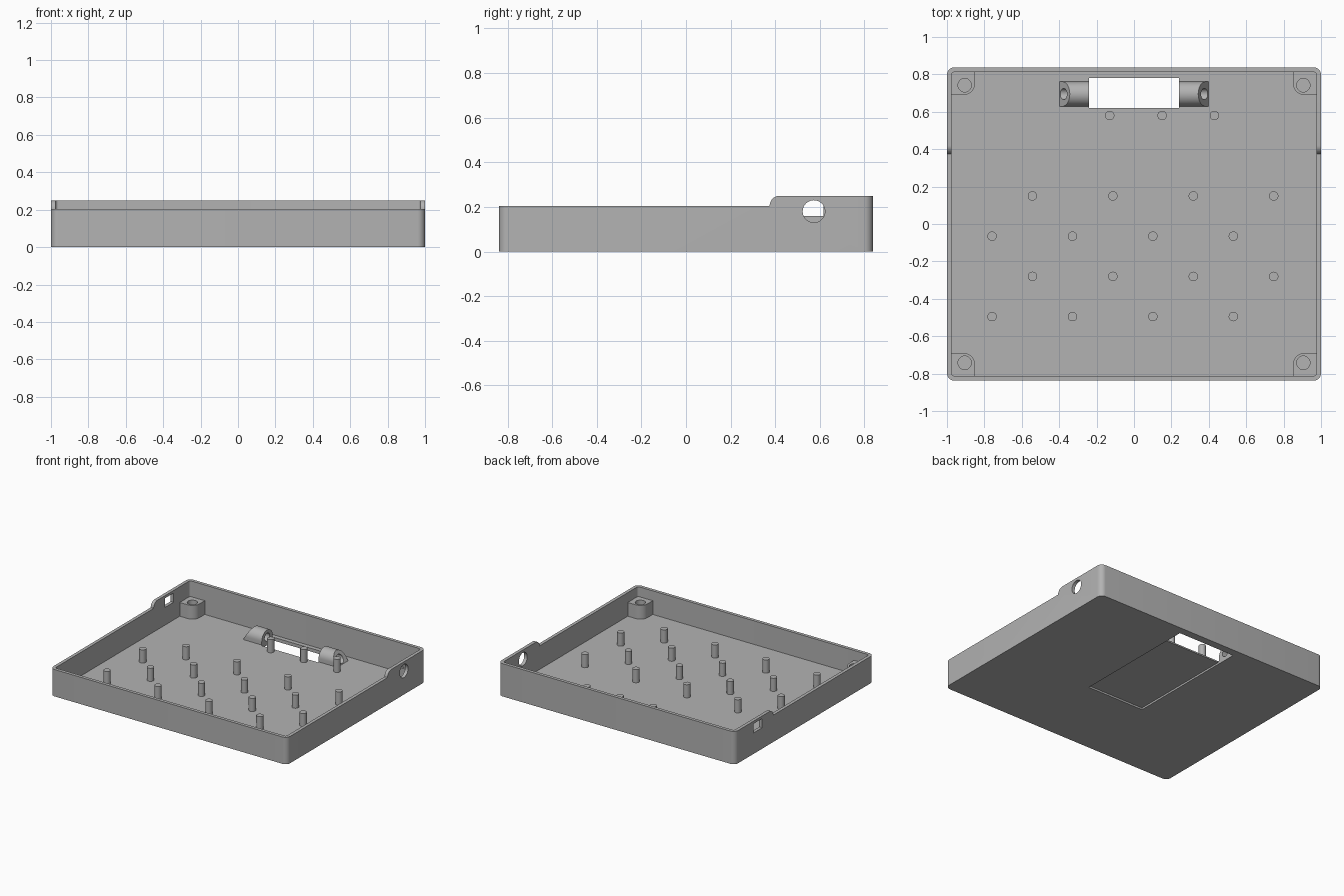
import bpy, bmesh, math
from mathutils import Vector

cube = bpy.data.objects.get("Cube")
if cube:
    bpy.data.objects.remove(cube, do_unlink=True)

grey = bpy.data.materials.new("plain grey")
grey.use_nodes = True
tone = (0.45, 0.45, 0.45, 1)
grey.diffuse_color = tone
grey.node_tree.nodes["Principled BSDF"].inputs["Base Color"].default_value = tone

W, D, H, LOW = 1.0, 0.838, 0.25, 0.205   # half width, half depth, back and front heights
WALL = 0.025


def extrude(name, points, direction):
    """Closed outline of 3D points swept along a direction."""
    bm = bmesh.new()
    face = bm.faces.new([bm.verts.new(p) for p in points])
    moved = bmesh.ops.extrude_face_region(bm, geom=[face])["geom"]
    bmesh.ops.translate(bm, vec=direction,
                        verts=[v for v in moved if isinstance(v, bmesh.types.BMVert)])
    bmesh.ops.recalc_face_normals(bm, faces=bm.faces[:])
    mesh = bpy.data.meshes.new(name)
    bm.to_mesh(mesh)
    bm.free()
    obj = bpy.data.objects.new(name, mesh)
    bpy.context.collection.objects.link(obj)
    mesh.materials.append(grey)
    return obj


def arc(cx, cy, r, start, end, n):
    return [(cx + r * math.cos(math.radians(start + (end - start) * i / n)),
             cy + r * math.sin(math.radians(start + (end - start) * i / n)))
            for i in range(n + 1)]


def slab(name, x0, x1, y0, y1, z0, z1, radii=(0, 0, 0, 0)):
    """Upright block; radii round the plan corners from +x+y, anticlockwise."""
    corners = [(x1, y1, -1, -1), (x0, y1, 1, -1), (x0, y0, 1, 1), (x1, y0, -1, 1)]
    pts = []
    for i, ((x, y, sx, sy), r) in enumerate(zip(corners, radii)):
        pts += arc(x + sx * r, y + sy * r, r, 90 * i, 90 * i + 90, 8) if r else [(x, y)]
    return extrude(name, [(x, y, z0) for x, y in pts], Vector((0, 0, z1 - z0)))


def rod_z(name, x, y, r, z0, z1, n=32):
    return extrude(name, [(a, b, z0) for a, b in arc(x, y, r, 0, 360, n)[:-1]],
                   Vector((0, 0, z1 - z0)))


def rod_x(name, x0, x1, y, z, r, n=40):
    return extrude(name, [(x0, a, b) for a, b in arc(y, z, r, 0, 360, n)[:-1]],
                   Vector((x1 - x0, 0, 0)))


def cut(obj, *cutters):
    for cutter in cutters:
        cutter.hide_render = True
        mod = obj.modifiers.new("cut", "BOOLEAN")
        mod.operation, mod.solver, mod.object = "DIFFERENCE", "EXACT", cutter
        bpy.context.view_layer.objects.active = obj
        bpy.ops.object.modifier_apply(modifier=mod.name)
        bpy.data.objects.remove(cutter, do_unlink=True)


def smooth(obj):
    bpy.ops.object.select_all(action="DESELECT")
    obj.select_set(True)
    bpy.context.view_layer.objects.active = obj
    bpy.ops.object.shade_smooth_by_angle(angle=math.radians(30))


# Open tray: rounded block, hollowed, with the front part of the rim lowered
tray = slab("tray", -W, W, -D, D, 0, H, (0.04,) * 4)
cavity = slab("cavity", -W + WALL, W - WALL, -D + WALL, D - WALL, WALL, 1, (0.016,) * 4)
step = [(-1, LOW)] + arc(0.42, LOW, H - LOW, 180, 90, 10) + [(0.42, 0.5), (-1, 0.5)]
rim_step = extrude("rim_step", [(-1.2, y, z) for y, z in step], Vector((2.4, 0, 0)))

# Cable openings in the side walls, shallow underside recess and lever slot
round_port = rod_x("round_port", 0.9, 1.1, 0.573, 0.18, 0.05)
square_port = slab("square_port", -1.1, -0.9, 0.51, 0.616, 0.16, 0.23)
recess = slab("recess", -0.24, 0.24, -0.2, 0.78, -0.1, 0.014)
slot = slab("slot", -0.24, 0.24, 0.62, 0.78, -0.1, 0.1)
cut(tray, cavity, rim_step, round_port, square_port, recess, slot)
smooth(tray)

# Screw bosses in the four corners
INNER = 0.85
for sx, xname in ((1, "left"), (-1, "right")):
    for sy, yname in ((1, "back"), (-1, "front")):
        xs = sorted((sx * INNER, sx * (W - 0.02)))
        ys = sorted((sy * (D - 0.148), sy * (D - 0.02)))
        inner_corner = {(-1, -1): 0, (1, -1): 1, (1, 1): 2, (-1, 1): 3}[sx, sy]
        radii = [0.06 if i == inner_corner else 0 for i in range(4)]
        boss = slab(f"{yname}_{xname}_screw_boss", *xs, *ys, 0.02, 0.13, radii)
        cut(boss, rod_z("screw_hole", sx * 0.905, sy * 0.742, 0.036, 0.04, 0.3))
        smooth(boss)

# Support pegs in staggered rows
pegs = [(x0 + 0.43 * i, 0.15 - 0.215 * row)
        for row in range(4) for x0 in [(-0.543, -0.759)[row % 2]] for i in range(4)]
pegs += [(x, 0.58) for x in (-0.13, 0.15, 0.43)]
for i, (x, y) in enumerate(pegs):
    smooth(rod_z(f"peg_{i + 1}", x, y, 0.025, 0.02, 0.125, 24))

# Bored pivot barrels beside the slot, sloped at their outer ends
for s, side in ((1, "left"), (-1, "right")):
    outline = arc(0.695, 0.05, 0.066, 0, 180, 20) + [(0.629, 0.02), (0.761, 0.02)]
    barrel = extrude(f"{side}_pivot_barrel", [(s * 0.24, y, z) for y, z in outline],
                     Vector((s * 0.16, 0, 0)))
    wedge = [(s * 0.403, 0.015), (s * 0.335, 0.13), (s * 0.5, 0.13), (s * 0.5, 0.015)]
    slope = extrude("slope", [(x, 0.5, z) for x, z in wedge], Vector((0, 0.4, 0)))
    bore = rod_x("bore", s * 0.2, s * 0.5, 0.695, 0.06, 0.03)
    cut(barrel, slope, bore)
    smooth(barrel)
